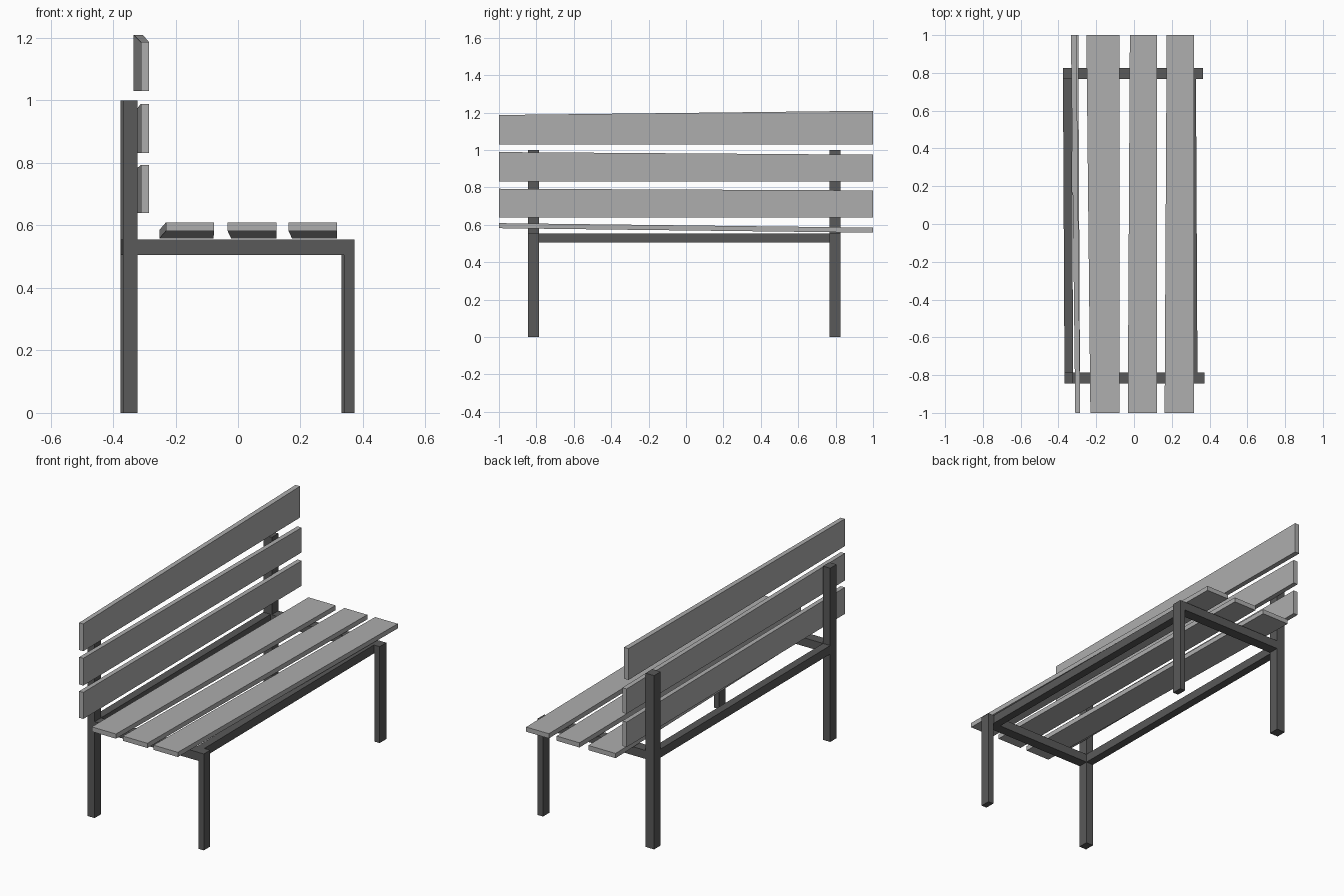
import bpy

if "Cube" in bpy.data.objects:
    bpy.data.objects.remove(bpy.data.objects["Cube"])


def loft(name, near, far, y0, y1, grey=0.6):
    """Bar along y between two end rectangles (x0, x1, z0, z1)."""
    verts = []
    for (x0, x1, z0, z1), y in ((near, y0), (far, y1)):
        verts += [(x0, y, z0), (x1, y, z0), (x1, y, z1), (x0, y, z1)]
    faces = [(0, 1, 2, 3), (7, 6, 5, 4)]
    faces += [(i, i + 4, (i + 1) % 4 + 4, (i + 1) % 4) for i in range(4)]
    mesh = bpy.data.meshes.new(name)
    mesh.from_pydata(verts, [], faces)
    mesh.update()
    obj = bpy.data.objects.new(name, mesh)
    bpy.context.collection.objects.link(obj)
    obj.data.materials.append(material(grey))
    return obj


def material(grey):
    name = f"grey_{grey}"
    mat = bpy.data.materials.get(name) or bpy.data.materials.new(name)
    mat.diffuse_color = (grey, grey, grey, 1)
    mat.use_nodes = True
    mat.node_tree.nodes["Principled BSDF"].inputs["Base Color"].default_value = mat.diffuse_color
    return mat


DARK, LIGHT = 0.1, 0.42
RAIL_Z = (0.506, 0.555)

# End frames: tall back post, short front leg and the bar joining them
for side, dx, y0, y1 in (("near", 0.0, -0.844, -0.786), ("far", -0.008, 0.767, 0.827)):
    post = (-0.368 + dx, -0.322, 0, 1.0)
    leg = (0.339 + dx, 0.373 + dx, 0, RAIL_Z[1])
    bar = (-0.322, 0.339 + dx, *RAIL_Z)
    for part, rect in (("back_post", post), ("front_leg", leg), ("end_rail", bar)):
        loft(f"{part}_{side}", rect, rect, y0, y1, DARK)

# Long rails under the seat
loft("back_rail", (-0.368, -0.322, *RAIL_Z), (-0.376, -0.330, *RAIL_Z), -0.786, 0.767, DARK)
loft("front_rail", (0.290, 0.336, *RAIL_Z), (0.282, 0.328, *RAIL_Z), -0.786, 0.767, DARK)

# Seat slats, slightly tapered and sloping down to the far end
for i, (near_x, far_x) in enumerate((
        ((-0.231, -0.077), (-0.252, -0.078)),
        ((-0.033, 0.123), (-0.022, 0.123)),
        ((0.162, 0.317), (0.173, 0.317)))):
    loft(f"seat_slat_{i + 1}", (*near_x, 0.582, 0.609), (*far_x, 0.558, 0.585), -1, 1, LIGHT)

# Backrest slats, a little skewed
for i, (near, far) in enumerate((
        ((-0.311, -0.285, 0.64, 0.793), (-0.322, -0.295, 0.64, 0.784)),
        ((-0.311, -0.285, 0.832, 0.989), (-0.322, -0.295, 0.832, 0.975)),
        ((-0.311, -0.285, 1.03, 1.187), (-0.334, -0.305, 1.03, 1.21)))):
    loft(f"back_slat_{i + 1}", near, far, -1, 1, LIGHT)
